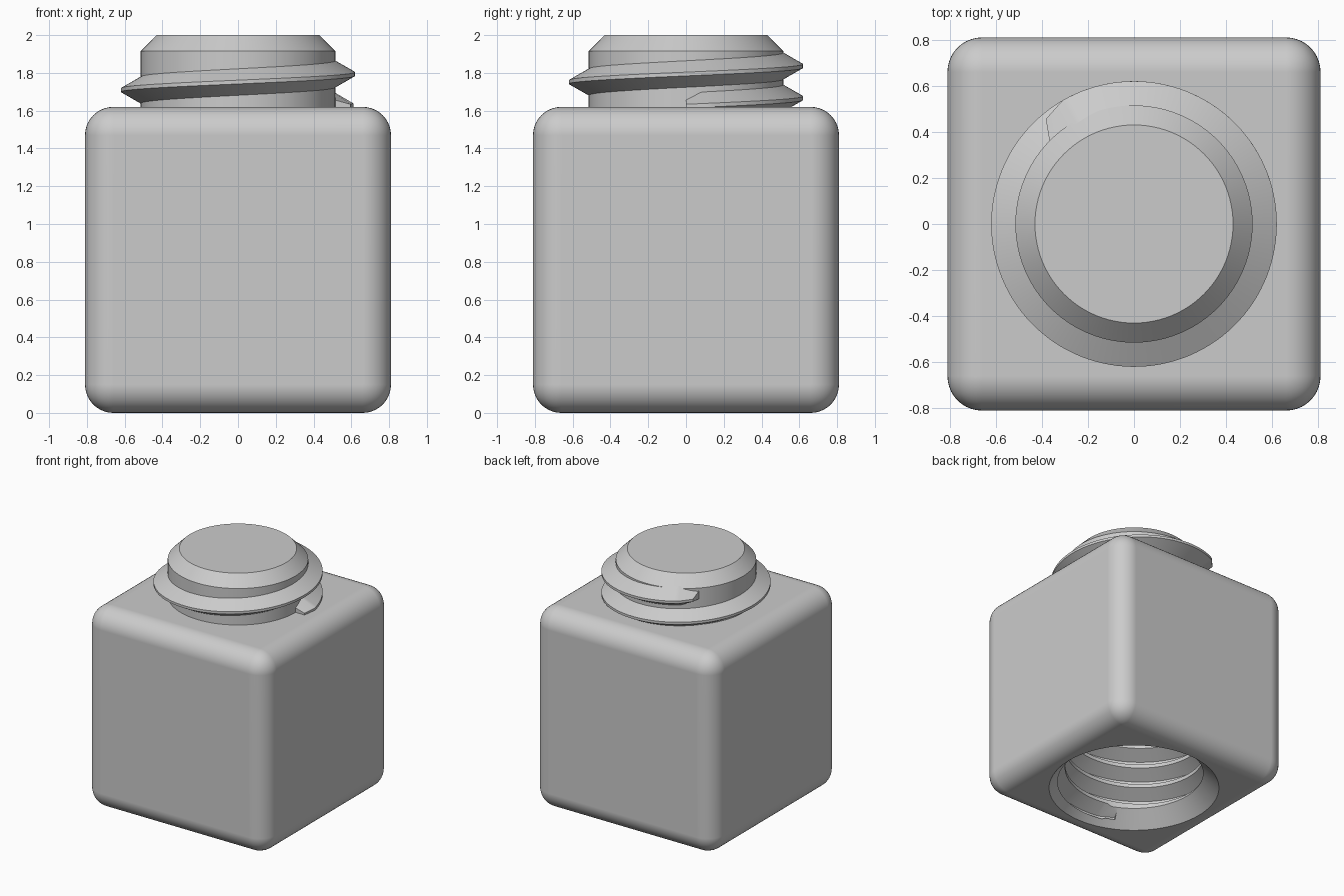
import bpy, bmesh
from math import cos, sin, radians, pi

old = bpy.data.objects.get("Cube")
if old:
    bpy.data.objects.remove(old)

SIZE, FILLET = 1.62, 0.15
ROOT, CREST, PITCH = 0.515, 0.62, 0.17
SEGMENTS = 96

grey = bpy.data.materials.new("plain grey")
grey.use_nodes = True
grey.diffuse_color = (0.6, 0.6, 0.6, 1)
grey.node_tree.nodes["Principled BSDF"].inputs["Base Color"].default_value = (0.6, 0.6, 0.6, 1)


def finish(name, bm):
    bmesh.ops.recalc_face_normals(bm, faces=bm.faces)
    mesh = bpy.data.meshes.new(name)
    bm.to_mesh(mesh)
    bm.free()
    mesh.materials.append(grey)
    obj = bpy.data.objects.new(name, mesh)
    bpy.context.collection.objects.link(obj)
    return obj


def activate(obj):
    bpy.ops.object.select_all(action='DESELECT')
    obj.select_set(True)
    bpy.context.view_layer.objects.active = obj


def smooth(obj, angle=25):
    activate(obj)
    bpy.ops.object.shade_smooth_by_angle(angle=radians(angle))
    mod = obj.modifiers.new("even shading", 'WEIGHTED_NORMAL')
    mod.keep_sharp = True


def bridge(bm, a, b):
    for i in range(len(a)):
        j = (i + 1) % len(a)
        bm.faces.new((a[i], a[j], b[j], b[i]))


def lathe(name, profile):
    """Solid of revolution from (radius, height) points, capped at both ends."""
    bm = bmesh.new()
    rings = []
    for r, z in profile:
        rings.append([bm.verts.new((r * cos(2 * pi * i / SEGMENTS), r * sin(2 * pi * i / SEGMENTS), z))
                      for i in range(SEGMENTS)])
    for a, b in zip(rings, rings[1:]):
        bridge(bm, a, b)
    bm.faces.new(rings[0])
    bm.faces.new(rings[-1])
    return finish(name, bm)


def thread(name, z_start, start, end, lead=10, slant=0):
    """Closed helical ridge with blunt, tapered ends; angles in degrees."""
    bm = bmesh.new()
    inner = ROOT - 0.012
    steps = int((end - start - 2 * lead) / 3)
    angles = [start] + [start + lead + (end - start - 2 * lead) * i / steps for i in range(steps + 1)] + [end]
    rings = []
    for k, a in enumerate(angles):
        blunt = k in (0, len(angles) - 1)
        outer = CREST - 0.025 if blunt else CREST
        root_half = 0.035 if blunt else 0.077
        ring = []
        for r, h in ((inner, -root_half), (outer, -0.01), (outer, 0.01), (inner, root_half)):
            t = a + (slant if k == len(angles) - 1 and r == inner else 0)
            z = z_start + PITCH * (t - start) / 360 + h
            ring.append(bm.verts.new((r * cos(radians(t)), r * sin(radians(t)), z)))
        rings.append(ring)
    for a, b in zip(rings, rings[1:]):
        bridge(bm, a, b)
    bm.faces.new(rings[0])
    bm.faces.new(rings[-1])
    return finish(name, bm)


# Rounded cube body
bm = bmesh.new()
bmesh.ops.create_cube(bm, size=SIZE)
bmesh.ops.translate(bm, vec=(0, 0, SIZE / 2), verts=bm.verts)
bmesh.ops.bevel(bm, geom=bm.edges[:], offset=FILLET, segments=10, profile=0.5, affect='EDGES')
body = finish("body", bm)

# Threaded socket cut up from the underside
depth = 0.8
bore = lathe("socket_bore", [(0.655, -0.02), (ROOT, 0.12), (ROOT, depth)])
groove = thread("socket_groove", 0.066, 244, 244 + 360 * 3.8)
for cutter in (bore, groove):
    mod = body.modifiers.new("cut", 'BOOLEAN')
    mod.operation = 'DIFFERENCE'
    mod.solver = 'EXACT'
    mod.object = cutter
    activate(body)
    bpy.ops.object.modifier_apply(modifier=mod.name)
    bpy.data.objects.remove(cutter)
smooth(body)

# Chamfered stud on top with its single external thread
stud = lathe("stud", [(ROOT, SIZE - 0.1), (ROOT, 1.915), (0.43, 2.0)])
smooth(stud)
stud_thread = thread("stud_thread", 1.624, 0, 490, slant=6.5)
smooth(stud_thread)
